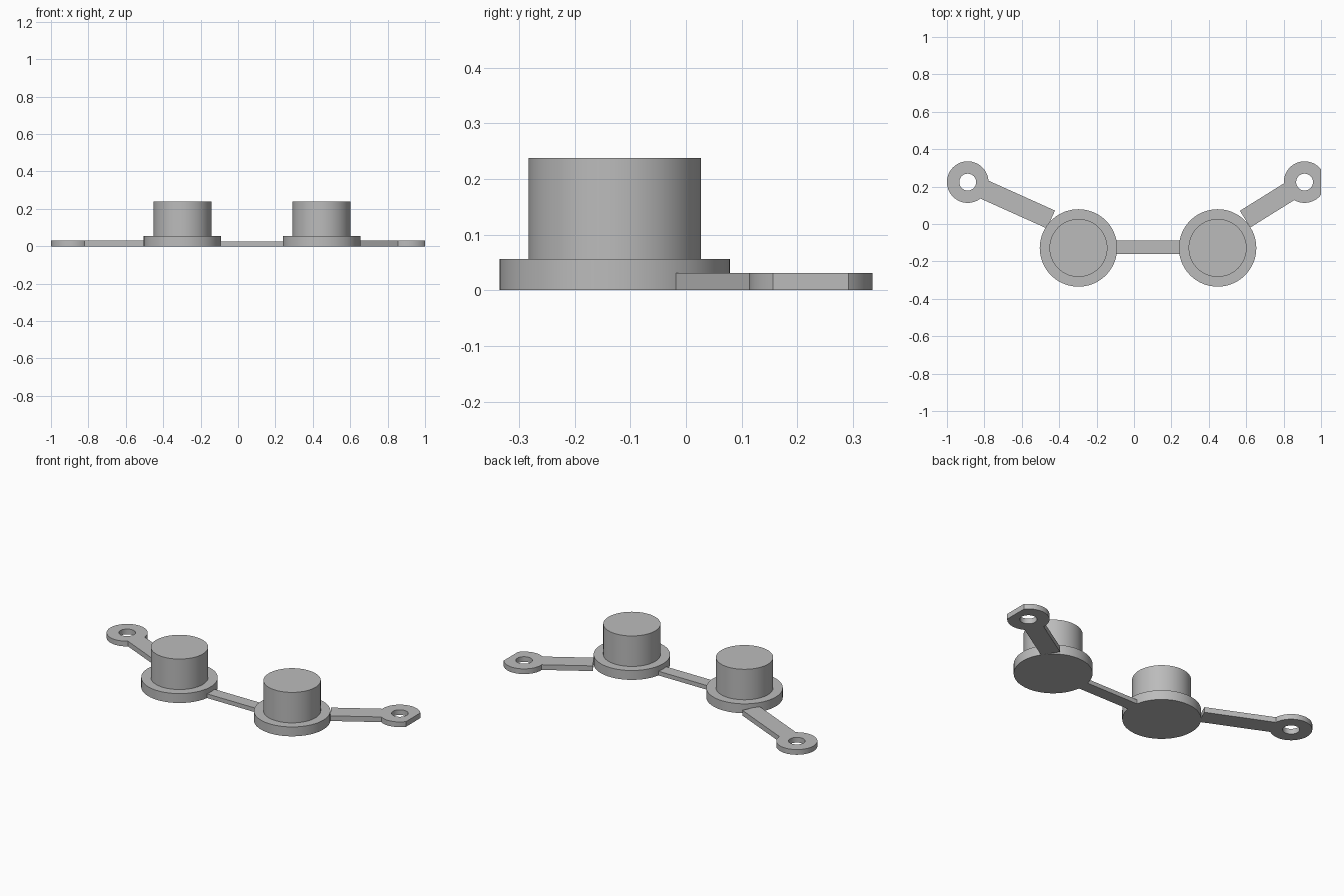
import bpy, bmesh, math
from mathutils import Vector

if "Cube" in bpy.data.objects:
    bpy.data.objects.remove(bpy.data.objects["Cube"])

grey = bpy.data.materials.new("plain grey")
grey.diffuse_color = (0.5, 0.5, 0.5, 1)
grey.use_nodes = True
grey.node_tree.nodes["Principled BSDF"].inputs["Base Color"].default_value = grey.diffuse_color

PEG_Y = -0.128       # centre line of the two plugs
LUG_Y = 0.224        # centre line of the two eyelets
LUG_R, HOLE_R = 0.111, 0.045
ARM_HALF, ARM_H = 0.0525, 0.031


def finish(name, bm):
    bmesh.ops.recalc_face_normals(bm, faces=bm.faces)
    me = bpy.data.meshes.new(name)
    bm.to_mesh(me)
    bm.free()
    ob = bpy.data.objects.new(name, me)
    bpy.context.collection.objects.link(ob)
    me.materials.append(grey)
    bpy.ops.object.select_all(action='DESELECT')
    ob.select_set(True)
    bpy.context.view_layer.objects.active = ob
    bpy.ops.object.shade_smooth_by_angle(angle=math.radians(30))
    return ob


def plug(name, x, n=72):
    """Stepped plug: wide flange with a narrower solid cylinder on top."""
    profile = [(0.207, 0), (0.207, 0.056), (0.155, 0.056), (0.155, 0.238)]
    bm = bmesh.new()
    rings = [[bm.verts.new((x + r * math.cos(2 * math.pi * i / n),
                            PEG_Y + r * math.sin(2 * math.pi * i / n), z))
              for i in range(n)] for r, z in profile]
    for a, b in zip(rings, rings[1:]):
        for i in range(n):
            j = (i + 1) % n
            bm.faces.new((a[i], a[j], b[j], b[i]))
    bm.faces.new(rings[0])
    bm.faces.new(rings[-1])
    finish(name, bm)


def strap(name, cx, end, x_limit=None, n=72):
    """Flat eyelet and its arm in one plate, optionally trimmed at x_limit."""
    c, end = Vector((cx, LUG_Y)), Vector(end)
    d = (end - c).normalized()
    side = Vector((-d.y, d.x)) * ARM_HALF
    heading = math.atan2(d.y, d.x)
    half = math.asin(ARM_HALF / LUG_R)
    # arc running around the eyelet from one arm edge to the other
    start, span = heading + half, 2 * (math.pi - half)
    angles = [start + span * i / n for i in range(n + 1)]
    if x_limit is not None:
        cut = math.acos((x_limit - cx) / LUG_R)
        angles = [a for a in angles if math.cos(a) < math.cos(cut)]
        for edge in (-cut, cut):
            angles.append(start + (edge - start) % (2 * math.pi))
        angles.sort()
    outer = [c + LUG_R * Vector((math.cos(a), math.sin(a))) for a in angles]
    outer += [end - side, end + side]
    hole = [c + HOLE_R * Vector((math.cos(2 * math.pi * i / 48),
                                 math.sin(2 * math.pi * i / 48)))
            for i in range(48)]
    bm = bmesh.new()
    edges = []
    for loop in (outer, hole):
        vs = [bm.verts.new((p.x, p.y, 0)) for p in loop]
        edges += [bm.edges.new((vs[i - 1], vs[i])) for i in range(len(vs))]
    bmesh.ops.triangle_fill(bm, edges=edges, use_beauty=True)
    top = bmesh.ops.extrude_face_region(bm, geom=list(bm.faces),
                                        use_keep_orig=True)
    bmesh.ops.translate(bm, vec=(0, 0, ARM_H), verts=[
        g for g in top["geom"] if isinstance(g, bmesh.types.BMVert)])
    finish(name, bm)


def bar(name, x0, x1, y0, y1, h):
    bm = bmesh.new()
    bmesh.ops.create_cube(bm, size=1)
    for v in bm.verts:
        v.co = ((x0 + x1) / 2 + v.co.x * (x1 - x0),
                (y0 + y1) / 2 + v.co.y * (y1 - y0), (v.co.z + 0.5) * h)
    finish(name, bm)


# two plugs, joined by a thin bridge
plug("left_plug", -0.297)
plug("right_plug", 0.447)
bar("bridge", -0.1, 0.25, -0.16, -0.088, 0.025)

# eyelet straps; the right eyelet has a flat outer edge
strap("left_strap", -0.889, (-0.444, 0.024))
strap("right_strap", 0.912, (0.594, 0.026), x_limit=1.0)
